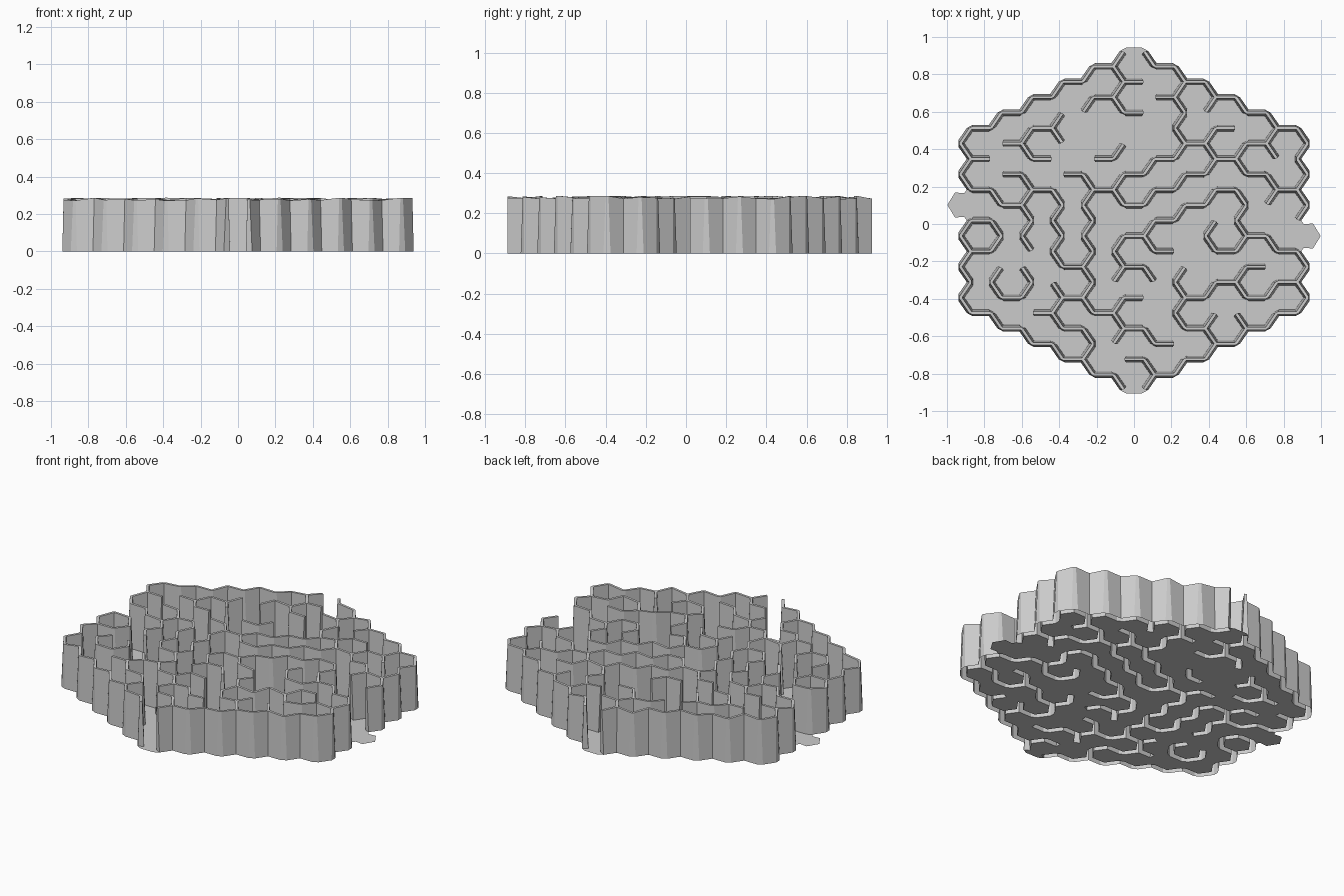
import bpy, bmesh, random
from mathutils import Vector

if "Cube" in bpy.data.objects:
    bpy.data.objects.remove(bpy.data.objects["Cube"])

random.seed(4)
DX, DY, A, Y0 = 0.1637, 0.0824, 0.0545, 0.0187   # column pitch, half row, half edge, y centre
BASE, TOP, H = 0.021, 0.009, 0.279               # corner insets and wall height

# Inner walls: start column, level and edge end (L/R), then h(orizontal), u(p), d(own) steps
INNER_WALLS = [
    # upper part
    (0, 9, 'R', 'hdhd'), (-1, 10, 'R', 'd'), (-1, 8, 'R', 'dh'),
    (2, 9, 'L', 'd'), (1, 8, 'L', 'hdddhdhuh'), (0, 5, 'L', 'dh'),
    (2, 7, 'R', 'u'), (-4, 5, 'L', 'huhu'), (-3, 6, 'R', 'd'),
    (-4, 5, 'R', 'dh'), (-5, 4, 'L', 'h'), (5, 6, 'L', 'dd'),
    # middle band
    (-4, 3, 'L', 'hdhddddd'), (-3, 2, 'L', 'dhuh'), (-4, 1, 'R', 'ddd'),
    (-2, 3, 'L', 'hdhuhuhuhuh'), (-1, 2, 'R', 'dhuhuhuhu'),
    (3, 4, 'R', 'dhdh'), (5, 2, 'L', 'd'),
    # spiral near the centre
    (2, 1, 'L', 'huhdddh'), (2, 1, 'L', 'dhdhddhd'), (0, -3, 'L', 'd'),
    (0, -1, 'R', 'dh'), (3, 0, 'L', 'ddhuhdh'),
    # lower right
    (2, -5, 'L', 'huhuh'), (3, -4, 'R', 'dhu'), (2, -3, 'L', 'ddddh'),
    (1, -6, 'R', 'd'), (5, -4, 'L', 'h'), (3, -6, 'R', 'd'),
    (3, -6, 'L', 'dd'),
    # lower left and bottom
    (-5, 0, 'L', 'hddh'), (-4, -3, 'L', 'ddhuu'), (-1, 2, 'L', 'dddddddd'),
    (-2, -3, 'L', 'h'), (-2, -5, 'R', 'hu'), (-2, -5, 'L', 'd'),
    (-1, -6, 'L', 'huh'), (-1, -6, 'R', 'dhdh'), (0, -7, 'L', 'd'),
    (0, -9, 'L', 'hd'), (-3, -6, 'L', 'hdhddd'),
]
OPEN_SIDES = {(-5, 1), (5, -1), (0, 12), (0, -12)}   # cells at the four doorways


def step(v, move):
    k, m, s = v
    if move == 'h':
        return (k, m, 'R' if s == 'L' else 'L')
    dm = 1 if move == 'u' else -1
    return (k - 1, m + dm, 'R') if s == 'L' else (k + 1, m + dm, 'L')


def vertex_cells(v):
    k, m, s = v
    return [(k, m + 1), (k, m - 1), (k - 1, m) if s == 'L' else (k + 1, m)]


def edge_cells(a, b):
    return [c for c in vertex_cells(a) if c in vertex_cells(b)]


def cell_corners(c):
    k, n = c
    return [(k + 1, n, 'L'), (k, n + 1, 'R'), (k, n + 1, 'L'),
            (k - 1, n, 'R'), (k, n - 1, 'L'), (k, n - 1, 'R')]


def inside(c):
    return abs(c[0]) <= 5 and abs(c[1]) <= 10 - abs(c[0])


heights = {}


def point(c, v, top):
    k, m, s = v
    p = Vector((k * DX + (A if s == 'R' else -A), Y0 + m * DY, 0))
    d = (Vector((c[0] * DX, Y0 + c[1] * DY, 0)) - p).normalized()
    p += d * (TOP if top else BASE)
    if top:
        p.z = heights.setdefault(v, H + random.uniform(-0.008, 0.008))
    return p


class Part:
    """Mesh collecting faces whose corners are (cell, vertex, top) keys."""
    def __init__(self):
        self.bm, self.verts = bmesh.new(), {}

    def face(self, *keys):
        vs = []
        for key in keys:
            if key not in self.verts:
                self.verts[key] = self.bm.verts.new(point(*key))
            vs.append(self.verts[key])
        self.bm.faces.new(vs)

    def finish(self, name, up=False):
        bmesh.ops.recalc_face_normals(self.bm, faces=self.bm.faces)
        if up:
            for f in self.bm.faces:
                if f.normal.z < 0:
                    f.normal_flip()
        me = bpy.data.meshes.new(name)
        self.bm.to_mesh(me)
        bpy.context.collection.objects.link(bpy.data.objects.new(name, me))


cells = [(k, n) for k in range(-5, 6) for n in range(-10, 11)
         if (k + n) % 2 == 0 and inside((k, n))]
vertices = sorted({v for c in cells for v in cell_corners(c)})
edges = {frozenset((c[i], c[i - 1])) for c in map(cell_corners, cells) for i in range(6)}

# Outer ring: every rim edge except the doorways, then the inner walls
walled = set()
for e in edges:
    pair = edge_cells(*e)
    rim = not all(inside(c) for c in pair)
    if rim and not OPEN_SIDES & set(pair):
        walled.add(e)
for k, m, s, moves in INNER_WALLS:
    v = (k, m, s)
    for mv in moves:
        w = step(v, mv)
        if frozenset((v, w)) in edges:
            walled.add(frozenset((v, w)))
        v = w

floor, walls = Part(), Part()

# Floor tiles
for c in cells:
    floor.face(*[(c, v, 0) for v in cell_corners(c)])

# Strips between tiles: hollow wall or floor
for e in sorted(edges, key=sorted):
    a, b = sorted(e)
    p, q = edge_cells(a, b)
    if e in walled:
        walls.face((p, a, 1), (p, b, 1), (q, b, 1), (q, a, 1))
        for c in (p, q):
            walls.face((c, a, 0), (c, b, 0), (c, b, 1), (c, a, 1))
    else:
        floor.face((p, a, 0), (p, b, 0), (q, b, 0), (q, a, 0))

# Junctions and wall ends
for v in vertices:
    near = [step(v, mv) for mv in 'hud']
    solid = [w for w in near if frozenset((v, w)) in walled]
    joined = len(solid) >= 2
    part = walls if joined else floor
    part.face(*[(c, v, int(joined)) for c in vertex_cells(v)])
    for w in near:
        if (w in solid) != joined:
            p, q = edge_cells(v, w)
            walls.face((p, v, 0), (q, v, 0), (q, v, 1), (p, v, 1))

floor.finish("maze_floor", up=True)
walls.finish("maze_walls")

# Pointed floor lips at the two side openings
for name, s in (("left_threshold", -1), ("right_threshold", 1)):
    pts = [(0.998, -0.083), (0.957, -0.016), (0.9, -0.02), (0.9, -0.145), (0.957, -0.15)]
    me = bpy.data.meshes.new(name)
    me.from_pydata([(s * x, Y0 + s * y, 0) for x, y in pts], [], [range(5)])
    me.update()
    bpy.context.collection.objects.link(bpy.data.objects.new(name, me))
    if me.polygons[0].normal.z < 0:
        me.flip_normals()
